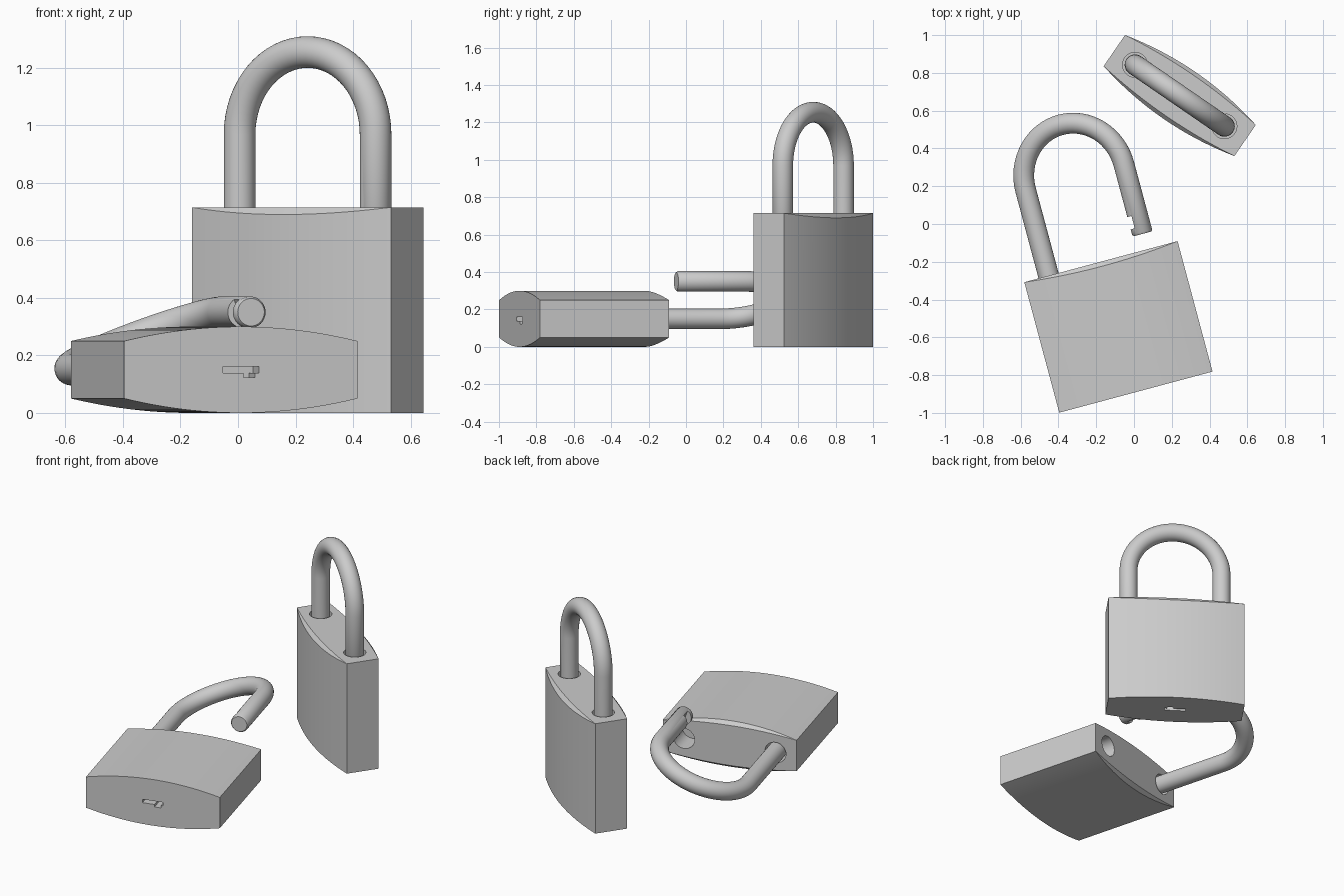
import bpy, bmesh
from math import pi, sin, cos, radians
from mathutils import Matrix, Vector

if "Cube" in bpy.data.objects:
    bpy.data.objects.remove(bpy.data.objects["Cube"])

HALF_W, HEIGHT, LEG_X, TUBE_R = 0.42, 0.715, 0.287, 0.055


def new_object(name, mesh):
    ob = bpy.data.objects.new(name, mesh)
    bpy.context.collection.objects.link(ob)
    return ob


def from_bmesh(name, bm):
    bmesh.ops.remove_doubles(bm, verts=bm.verts, dist=1e-5)
    bmesh.ops.recalc_face_normals(bm, faces=bm.faces)
    mesh = bpy.data.meshes.new(name)
    bm.to_mesh(mesh)
    bm.free()
    return new_object(name, mesh)


def loft(bm, rings):
    """Skin a list of closed point rings and cap both ends."""
    rows = [[bm.verts.new(p) for p in ring] for ring in rings]
    n = len(rows[0])
    for a, b in zip(rows, rows[1:]):
        for i in range(n):
            bm.faces.new((a[i], a[(i + 1) % n], b[(i + 1) % n], b[i]))
    bm.faces.new(rows[0])
    bm.faces.new(rows[-1])


def box(name, centre, size):
    bm = bmesh.new()
    bmesh.ops.create_cube(bm, size=1, matrix=Matrix.Translation(centre) @ Matrix.Diagonal((*size, 1)))
    return from_bmesh(name, bm)


def rod(name, centre, radius, depth):
    bm = bmesh.new()
    bmesh.ops.create_cone(bm, cap_ends=True, segments=32, radius1=radius, radius2=radius,
                          depth=depth, matrix=Matrix.Translation(centre))
    return from_bmesh(name, bm)


def cut(target, cutter):
    cutter.hide_render = True
    mod = target.modifiers.new("cut", 'BOOLEAN')
    mod.operation, mod.solver, mod.object = 'DIFFERENCE', 'EXACT', cutter
    activate(target)
    bpy.ops.object.modifier_apply(modifier=mod.name)
    bpy.data.objects.remove(cutter)


def activate(ob):
    bpy.ops.object.select_all(action='DESELECT')
    ob.select_set(True)
    bpy.context.view_layer.objects.active = ob


def smooth(ob, degrees):
    activate(ob)
    bpy.ops.object.shade_smooth_by_angle(angle=radians(degrees))


# Body: lens-shaped block, bulging front and back, eased along the top rim
def body_ring(z, drop, bulge):
    xs = [HALF_W * (i / 12 - 1) for i in range(25)]
    pts = []
    for side, row in ((-1, xs), (1, xs[::-1])):
        for x in row:
            f = 1 - (x / HALF_W) ** 2
            pts.append((x, side * (0.1 + bulge * f), z - drop * f))
    return pts


bm = bmesh.new()
loft(bm, [body_ring(0, 0, 0.05), body_ring(HEIGHT, 0.025, 0.05), body_ring(HEIGHT, 0, 0.03)])
body = from_bmesh("standing_body", bm)

# Shackle holes and keyway
for x in (-LEG_X, LEG_X):
    cut(body, rod("hole_cutter", (x, 0, HEIGHT), 0.066, 0.3))
cut(body, box("keyway_cutter", (0, 0, 0), (0.13, 0.022, 0.16)))
cut(body, box("keyway_step_cutter", (0.03, 0.012, 0), (0.04, 0.03, 0.16)))
smooth(body, 25)

# Shackle: tube swept along two legs and a half circle, short leg at +x
ARC_Z = 1.255 - LEG_X
path = [(-LEG_X, 0.37, pi), (-LEG_X, 0.6, pi)]
path += [(LEG_X * cos(a), ARC_Z + LEG_X * sin(a), a) for a in (pi - pi * i / 32 for i in range(33))]
path += [(LEG_X, 0.595, 0), (LEG_X, 0.585, 0)]
rings = []
for k, (x, z, a) in enumerate(path):
    r = 0.048 if k == len(path) - 1 else TUBE_R
    out = Vector((cos(a), 0, sin(a)))
    rings.append([Vector((x, 0, z)) + out * r * cos(t) + Vector((0, r * sin(t), 0))
                  for t in (2 * pi * j / 32 for j in range(32))])
bm = bmesh.new()
loft(bm, rings)
shackle = from_bmesh("standing_shackle", bm)

# Latch notch on the inner side of the short leg
cut(shackle, box("notch_cutter", (LEG_X - 0.055, 0, 0.658), (0.08, 0.2, 0.068)))
smooth(shackle, 35)

# Closed lock stands upright; the open one lies flat with its shackle lifted and swung
standing = Matrix.Translation((0.242, 0.68, 0)) @ Matrix.Rotation(radians(-34.5), 4, 'Z')
lying = (Matrix.Translation((0.01, -0.89, 0.15)) @ Matrix.Rotation(radians(15), 4, 'Z')
         @ Matrix.Rotation(radians(-90), 4, 'X'))
swing = (Matrix.Translation((-LEG_X, 0, 0.215)) @ Matrix.Rotation(radians(-20.4), 4, 'Z')
         @ Matrix.Translation((LEG_X, 0, 0)))
lying_body = new_object("lying_body", body.data)
lying_shackle = new_object("lying_shackle", shackle.data)
body.matrix_world = standing
shackle.matrix_world = standing
lying_body.matrix_world = lying
lying_shackle.matrix_world = lying @ swing
